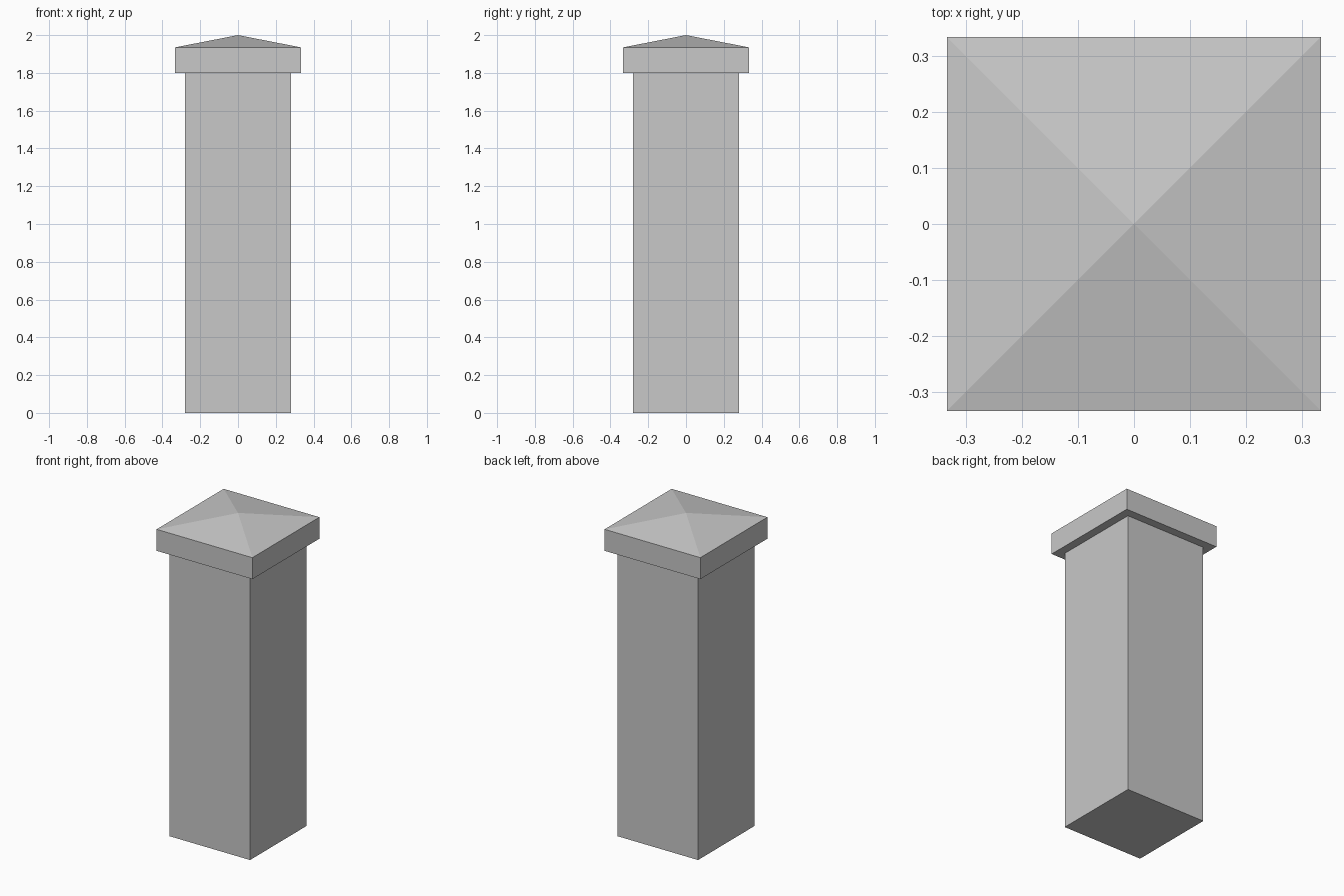
import bpy
import bmesh

cube = bpy.data.objects.get("Cube")
if cube:
    bpy.data.objects.remove(cube, do_unlink=True)

SHAFT_HALF, CAP_HALF = 0.28, 0.333
CAP_BASE, CAP_EDGE, PEAK = 1.8, 1.935, 2.0

# Single stone colour
stone = bpy.data.materials.new("grey_stone")
stone.use_nodes = True
colour = (0.58, 0.58, 0.58, 1)
stone.diffuse_color = colour
stone.node_tree.nodes["Principled BSDF"].inputs["Base Color"].default_value = colour


def square_block(name, half, bottom, top, peak=None):
    """Square block with a flat top, or a pyramid top when a peak is given."""
    bm = bmesh.new()
    corners = [(-half, -half), (half, -half), (half, half), (-half, half)]
    low = [bm.verts.new((x, y, bottom)) for x, y in corners]
    high = [bm.verts.new((x, y, top)) for x, y in corners]
    bm.faces.new(low[::-1])
    apex = bm.verts.new((0, 0, peak)) if peak else None
    for i in range(4):
        j = (i + 1) % 4
        bm.faces.new((low[i], low[j], high[j], high[i]))
        if apex:
            bm.faces.new((high[i], high[j], apex))
    if not apex:
        bm.faces.new(high)
    mesh = bpy.data.meshes.new(name)
    bm.to_mesh(mesh)
    bm.free()
    mesh.materials.append(stone)
    obj = bpy.data.objects.new(name, mesh)
    bpy.context.collection.objects.link(obj)
    return obj


# Pillar shaft and its overhanging pyramid cap
square_block("pillar_shaft", SHAFT_HALF, 0, CAP_BASE)
square_block("pillar_cap", CAP_HALF, CAP_BASE, CAP_EDGE, PEAK)
